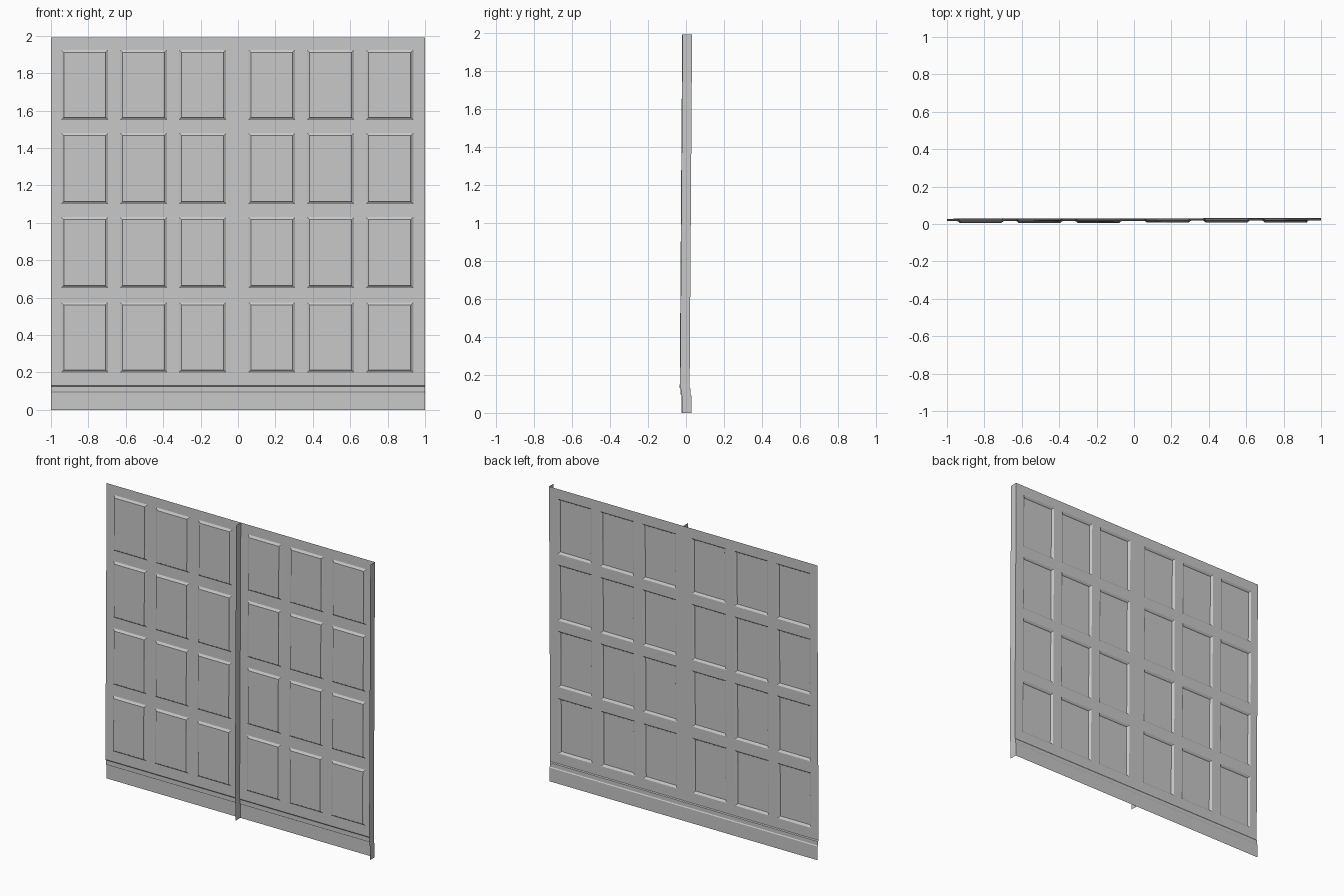
import bpy
import bmesh

cube = bpy.data.objects.get("Cube")
if cube:
    bpy.data.objects.remove(cube, do_unlink=True)

HEIGHT = 1.99
FIN_DEPTH = 0.05
# Skirting profile: height and depth, stepping back twice towards the floor
SKIRT = [(0, 0.026), (0.092, 0.026), (0.098, 0.022), (0.125, 0.022), (0.131, 0.017)]
PANEL_X = [(0.055, 0.305), (0.37, 0.62), (0.685, 0.937)]
PANEL_Z = [(0.20, 0.575), (0.65, 1.03), (1.10, 1.48), (1.55, 1.925)]

grey = bpy.data.materials.new("plain grey")
grey.use_nodes = True
grey.diffuse_color = (0.58, 0.58, 0.58, 1)
grey.node_tree.nodes["Principled BSDF"].inputs["Base Color"].default_value = (0.58, 0.58, 0.58, 1)


def depth_at(z):
    """Depth of the sheet, leaning back above the skirting."""
    for (z0, y0), (z1, y1) in zip(SKIRT, SKIRT[1:]):
        if z <= z1:
            return y0 + (y1 - y0) * (z - z0) / (z1 - z0)
    z0, y0 = SKIRT[-1]
    return y0 + (0.03 - y0) * (z - z0) / (HEIGHT - z0)


def finish(bm, name):
    mesh = bpy.data.meshes.new(name)
    bm.to_mesh(mesh)
    bm.free()
    mesh.materials.append(grey)
    obj = bpy.data.objects.new(name, mesh)
    bpy.context.collection.objects.link(obj)


def make_wall(x0, name):
    """Sheet with raised bevelled panels, made by insetting grid cells."""
    xs = [x0] + [x0 + x for pair in PANEL_X for x in pair] + [x0 + 1]
    skirt_z = [z for z, _ in SKIRT]
    zs = skirt_z + [z for pair in PANEL_Z for z in pair] + [HEIGHT]
    bm = bmesh.new()
    grid = [[bm.verts.new((x, 0, z)) for x in xs] for z in zs]
    panels = []
    for r in range(len(zs) - 1):
        for c in range(len(xs) - 1):
            face = bm.faces.new((grid[r][c], grid[r][c + 1], grid[r + 1][c + 1], grid[r + 1][c]))
            if c % 2 == 1 and r >= len(SKIRT) and (r - len(SKIRT)) % 2 == 0:
                panels.append(face)
    bm.normal_update()
    # Wide outer bevel, then a steep narrow step
    for width, rise in ((0.015, 0.007), (0.004, 0.004)):
        bmesh.ops.inset_individual(bm, faces=panels, thickness=width, depth=rise)
    for v in bm.verts:
        v.co.y += depth_at(v.co.z) + 0.002 * v.co.x
    finish(bm, name)


def make_fin(x, name):
    """Flat strip along the right-hand edge of a wall section."""
    bm = bmesh.new()
    rows = []
    for z in [z for z, _ in SKIRT] + [HEIGHT]:
        y = depth_at(z) + 0.002 * x
        rows.append((bm.verts.new((x, y - FIN_DEPTH, z)), bm.verts.new((x, y, z))))
    for (a, b), (c, d) in zip(rows, rows[1:]):
        bm.faces.new((a, b, d, c))
    finish(bm, name)


# Two matching sections side by side
for x0, side in ((-1, "right"), (0, "left")):
    make_wall(x0, side + "_panelled_wall")
    make_fin(x0 + 1, side + "_edge_fin")
